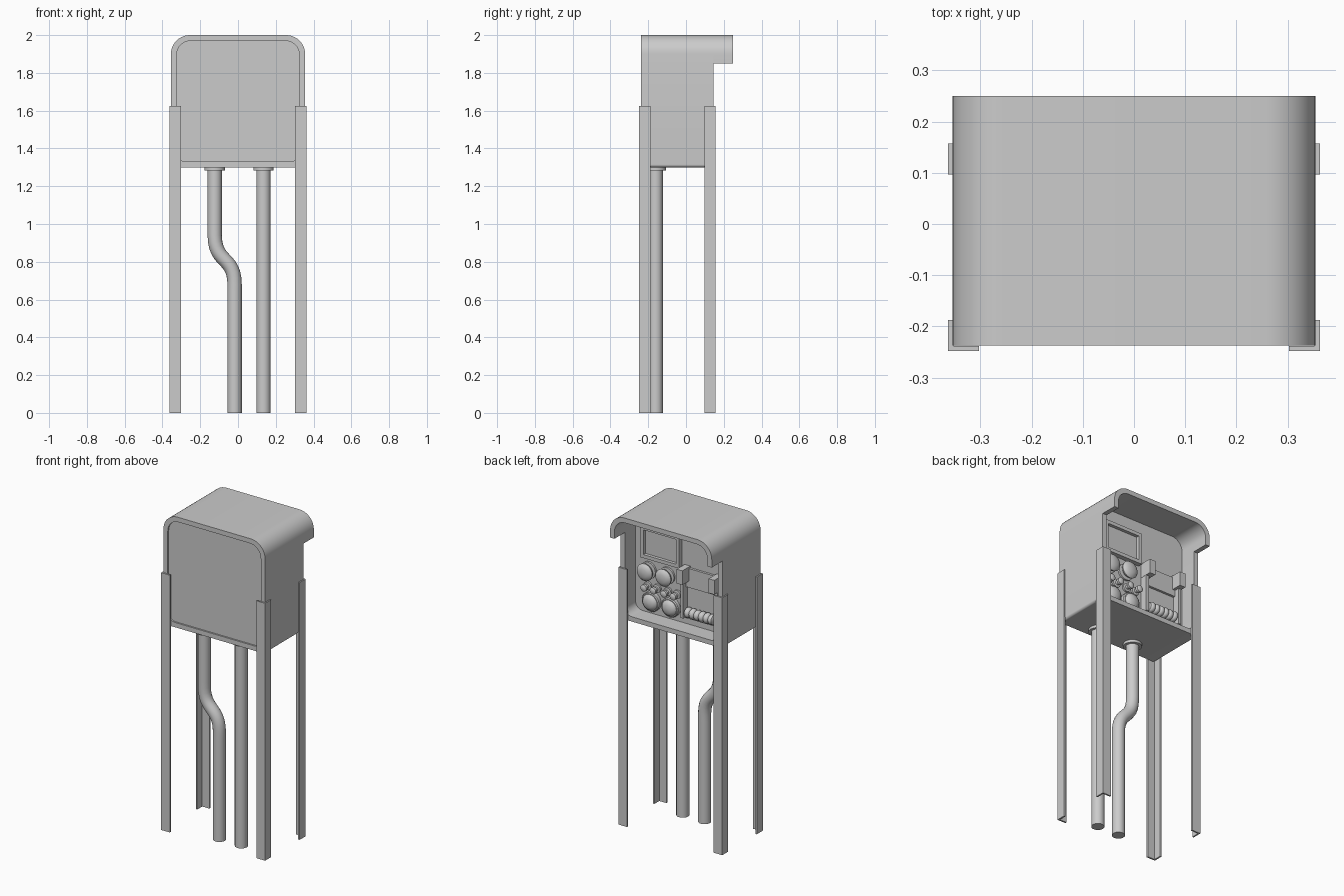
import bpy, bmesh
from math import sin, cos, pi

if "Cube" in bpy.data.objects:
    bpy.data.objects.remove(bpy.data.objects["Cube"])


def make(name, verts, faces, smooth=False):
    me = bpy.data.meshes.new(name)
    bm = bmesh.new()
    vs = [bm.verts.new(v) for v in verts]
    for f in faces:
        bm.faces.new([vs[i] for i in f])
    bmesh.ops.recalc_face_normals(bm, faces=bm.faces)
    bm.to_mesh(me)
    bm.free()
    ob = bpy.data.objects.new(name, me)
    bpy.context.collection.objects.link(ob)
    if smooth:
        shade(ob)
    return ob


def shade(ob):
    bpy.ops.object.select_all(action='DESELECT')
    ob.select_set(True)
    bpy.context.view_layer.objects.active = ob
    bpy.ops.object.shade_smooth_by_angle(angle=0.6)


def box(name, x0, x1, y0, y1, z0, z1):
    v = [(x, y, z) for x in (x0, x1) for y in (y0, y1) for z in (z0, z1)]
    return make(name, v, [(0, 1, 3, 2), (4, 5, 7, 6), (0, 1, 5, 4),
                          (2, 3, 7, 6), (0, 2, 6, 4), (1, 3, 7, 5)])


def arc(cx, cz, r, a0, n=10):
    return [(cx + r * cos(a0 + pi / 2 * i / n), cz + r * sin(a0 + pi / 2 * i / n))
            for i in range(n + 1)]


def rounded(w, z0, z1, rt, rb):
    """Top arcs first (right to left), then bottom arcs."""
    return (arc(w - rt, z1 - rt, rt, 0) + arc(rt - w, z1 - rt, rt, pi / 2)
            + arc(rb - w, z0 + rb, rb, pi) + arc(w - rb, z0 + rb, rb, 1.5 * pi))


def ring(name, outer, inner, y0, y1, closed=True):
    n = len(outer)
    v = [(x, y, z) for prof, y in ((outer, y0), (outer, y1), (inner, y1), (inner, y0))
         for x, z in prof]
    faces = []
    for k in range(4):
        a, b = k * n, (k + 1) % 4 * n
        for i in range(n if closed else n - 1):
            j = (i + 1) % n
            faces.append((a + i, a + j, b + j, b + i))
    if not closed:
        faces += [[k * n for k in range(4)], [k * n + n - 1 for k in range(4)]]
    return make(name, v, faces, True)


def prism(name, prof, y0, y1):
    n = len(prof)
    v = [(x, y, z) for y in (y0, y1) for x, z in prof]
    f = [(i, (i + 1) % n, n + (i + 1) % n, n + i) for i in range(n)]
    return make(name, v, f + [list(range(n)), list(range(n, 2 * n))], True)


def lathe(name, c, prof, axis='Y', n=28):
    """Revolve (radius, height) points round an axis through c."""
    v = []
    for r, h in prof:
        for i in range(n):
            p, q = r * cos(2 * pi * i / n), r * sin(2 * pi * i / n)
            d = {'X': (h, p, q), 'Y': (p, h, q), 'Z': (p, q, h)}[axis]
            v.append([c[k] + d[k] for k in range(3)])
    f = [(k * n + i, k * n + (i + 1) % n, (k + 1) * n + (i + 1) % n, (k + 1) * n + i)
         for k in range(len(prof) - 1) for i in range(n)]
    last = (len(prof) - 1) * n
    return make(name, v, f + [list(range(n)), list(range(last, last + n))], True)


# Cabinet shell, inner body forming front and control panels, rain hood
W, PY = 0.355, 0.04
outer = rounded(W, 1.30, 2.0, 0.10, 0.015)
inner = rounded(W - 0.03, 1.33, 1.97, 0.075, 0.05)
ring("cabinet_shell", outer, inner, -0.237, 0.145)
prism("cabinet_body", inner, -0.227, PY)
ho = [(W, 1.85)] + outer[:22] + [(-W, 1.85)]
hi = [(W - 0.03, 1.85)] + inner[:22] + [(0.03 - W, 1.85)]
ring("rain_hood", ho, hi, 0.145, 0.25, closed=False)

# Four angle-iron legs
for sx, sn in ((-1, "left"), (1, "right")):
    for yc, d, fn in ((-0.248, 1, "front"), (0.157, -1, "back")):
        L = [(0, 0), (0.06, 0), (0.06, 0.01), (0.01, 0.01), (0.01, 0.06), (0, 0.06)]
        pts = [(sx * (0.363 - a), yc + d * b) for a, b in L]
        v = [(x, y, z) for z in (0, 1.625) for x, y in pts]
        f = [(i, (i + 1) % 6, 6 + (i + 1) % 6, 6 + i) for i in range(6)]
        make(f"{fn}_{sn}_leg", v, f + [list(range(6)), list(range(6, 12))])

# Conduits with collars
def conduit(name, pts):
    cu = bpy.data.curves.new(name, 'CURVE')
    cu.dimensions = '3D'
    cu.bevel_depth = 0.038
    cu.bevel_resolution = 5
    cu.use_fill_caps = True
    sp = cu.splines.new('BEZIER')
    sp.bezier_points.add(len(pts) - 1)
    for bp, (x, z, h) in zip(sp.bezier_points, pts):
        bp.handle_left_type = bp.handle_right_type = 'FREE'
        bp.co = (x, -0.16, z)
        bp.handle_left = (x, -0.16, z + h)
        bp.handle_right = (x, -0.16, z - h)
    ob = bpy.data.objects.new(name, cu)
    bpy.context.collection.objects.link(ob)
    bpy.ops.object.select_all(action='DESELECT')
    ob.select_set(True)
    bpy.context.view_layer.objects.active = ob
    bpy.ops.object.convert(target='MESH')
    shade(bpy.context.view_layer.objects.active)


conduit("straight_conduit", [(0.135, 1.31, 0.1), (0.135, 0, 0.1)])
conduit("bent_conduit", [(-0.123, 1.31, 0.1), (-0.123, 0.94, 0.15),
                         (-0.018, 0.68, 0.15), (-0.018, 0, 0.1)])
for x in (0.135, -0.123):
    lathe("conduit_collar", (x, -0.16, 1.283), [(0.054, 0), (0.054, 0.02)], 'Z')

# Display with raised frame
x0, x1, z0, z1 = 0.0, 0.27, 1.68, 1.88
def rect(m):
    return [(x1 - m, z1 - m), (x0 + m, z1 - m), (x0 + m, z0 + m), (x1 - m, z0 + m)]
ring("display_frame", rect(0), rect(0.022), PY, PY + 0.03)
prism("display_screen", rect(0.022), PY, PY + 0.01)

# Push buttons: mushroom heads above, wide domes below, small switches between
for x in (0.23, 0.10):
    lathe("mushroom_button", (x, PY, 1.60),
          [(0.052, 0), (0.052, 0.012), (0.03, 0.014), (0.03, 0.032), (0.052, 0.036),
           (0.054, 0.046), (0.045, 0.056), (0.026, 0.063), (0.005, 0.065)])
for x in (0.205, 0.07):
    lathe("dome_button", (x, PY, 1.41),
          [(0.06, 0), (0.06, 0.022), (0.055, 0.028), (0.05, 0.028), (0.044, 0.038),
           (0.026, 0.047), (0.005, 0.05)])
for x in (0.235, 0.17, 0.095, 0.03):
    lathe("small_switch", (x, PY, 1.50),
          [(0.026, 0), (0.026, 0.012), (0.013, 0.014), (0.013, 0.032), (0.021, 0.034),
           (0.021, 0.05), (0.012, 0.056)])

# Cradle: side walls with clips, back plate, ribbed roll
for xa, xb in ((-0.04, -0.02), (-0.28, -0.26)):
    box("cradle_wall", xa, xb, PY, 0.085, 1.38, 1.69)
for xa, xb in ((-0.058, -0.018), (-0.282, -0.242)):
    box("cradle_clip", xa, xb, PY, 0.12, 1.61, 1.70)
box("cradle_back_plate", -0.26, -0.04, PY, 0.055, 1.57, 1.69)
box("cradle_base", -0.26, -0.04, PY, 0.06, 1.375, 1.39)
roll = [(0.02, 0)]
for i in range(6):
    s = i * 0.033
    roll += [(0.03, s + 0.006), (0.033, s + 0.016), (0.03, s + 0.027), (0.023, s + 0.033)]
lathe("ribbed_roll", (-0.249, 0.07, 1.42), roll, 'X', 20)
